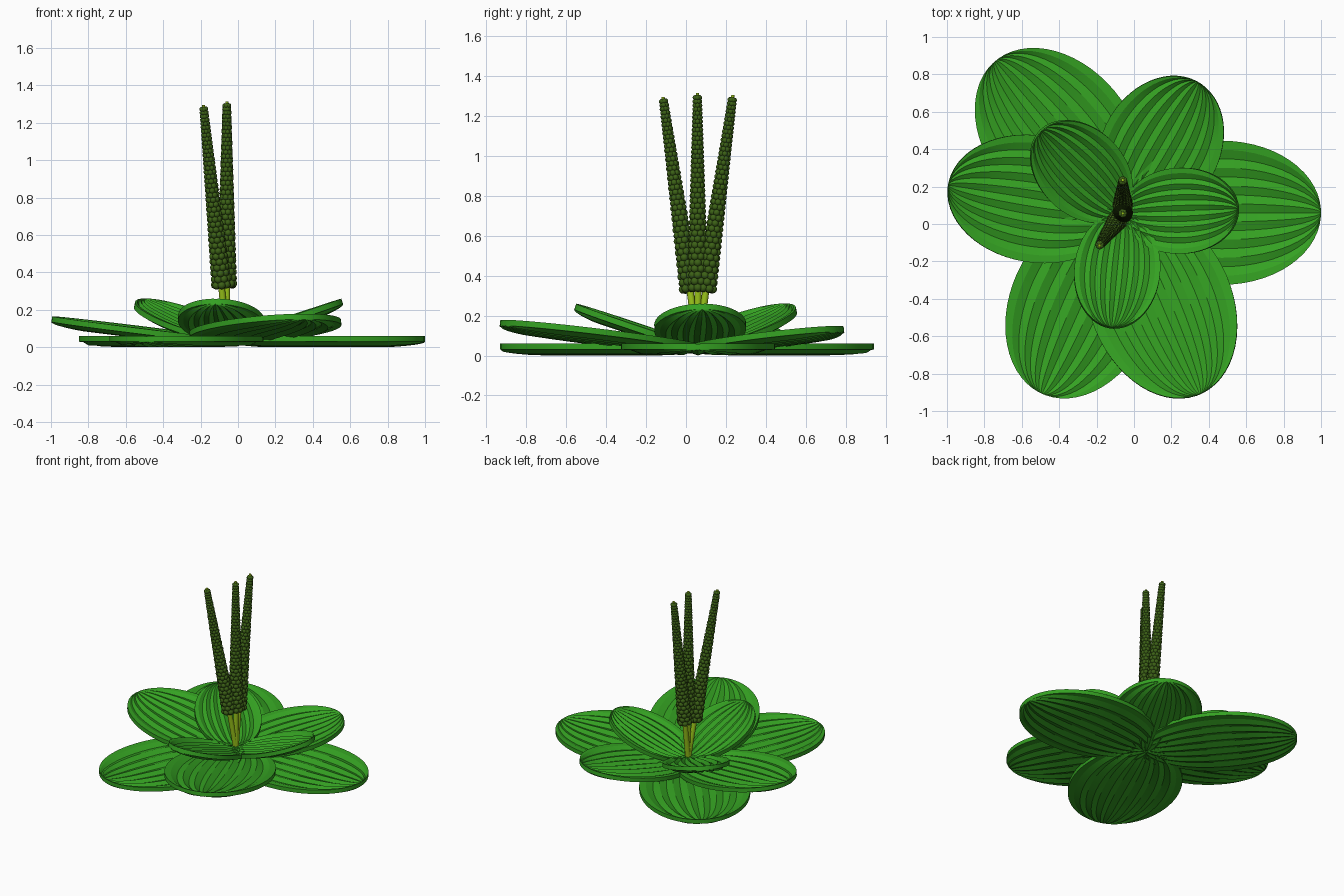
import bpy, bmesh, math
from mathutils import Vector, Matrix

if "Cube" in bpy.data.objects:
    bpy.data.objects.remove(bpy.data.objects["Cube"])

def material(name, col):
    m = bpy.data.materials.new(name)
    m.diffuse_color = (*col, 1)
    m.use_nodes = True
    m.node_tree.nodes["Principled BSDF"].inputs["Base Color"].default_value = m.diffuse_color
    return m

LEAF = material("leaf_green", (0.035, 0.36, 0.016))
SEED = material("seed_green", (0.045, 0.12, 0.008))
STEM = material("stem_green", (0.32, 0.55, 0.01))
BASE = Vector((-0.06, 0.06, 0))

def finish(bm, name, mat, angle):
    bmesh.ops.recalc_face_normals(bm, faces=bm.faces)
    me = bpy.data.meshes.new(name)
    bm.to_mesh(me)
    bm.free()
    me.materials.append(mat)
    ob = bpy.data.objects.new(name, me)
    bpy.context.collection.objects.link(ob)
    bpy.ops.object.select_all(action='DESELECT')
    ob.select_set(True)
    bpy.context.view_layer.objects.active = ob
    bpy.ops.object.shade_smooth_by_angle(angle=math.radians(angle))
    return ob

def leaf(name, a, b, heading, tilt, z, thick=0.03, n=28, strips=16):
    """Fluted elliptical plate, ribs converging at both ends."""
    bm = bmesh.new()
    layers = []
    for drop in (0, -thick):
        rows = []
        for i in range(n + 1):
            t = math.pi * (0.015 + 0.97 * i / n)
            s = math.sin(t)
            row = []
            for j in range(strips + 1):
                v = 2 * j / strips - 1
                flute = 0.015 * (j % 2 == 0 and 0 < j < strips)
                dip = (0.014 * (1 - v * v) + flute) * min(1, 1.3 * s)
                row.append(bm.verts.new((a * (1 - math.cos(t)), b * s * v, drop - dip)))
            rows.append(row)
        layers.append(rows)
    top, bot = layers
    for rows in layers:
        for i in range(n):
            for j in range(strips):
                bm.faces.new((rows[i][j], rows[i + 1][j], rows[i + 1][j + 1], rows[i][j + 1]))
    # rim wall
    def outline(r):
        return ([r[i][0] for i in range(n)] + r[n][:strips]
                + [r[i][strips] for i in range(n, 0, -1)] + r[0][:0:-1])
    p, q = outline(top), outline(bot)
    for k in range(len(p)):
        m = (k + 1) % len(p)
        bm.faces.new((p[k], p[m], q[m], q[k]))
    ob = finish(bm, name, LEAF, 14)
    ob.matrix_world = (Matrix.Translation(BASE + Vector((0, 0, z)))
                       @ Matrix.Rotation(math.radians(heading), 4, 'Z')
                       @ Matrix.Rotation(math.radians(-tilt), 4, 'Y'))

# three tiers of leaves: half length, half width, heading, tilt, height
tiers = {
    "lower_leaf": [(0.53, 0.385, 0, 0, 0.06), (0.53, 0.385, 130, 0, 0.06), (0.53, 0.385, -114, 0, 0.06)],
    "middle_leaf": [(0.475, 0.34, 171, 7, 0.05), (0.53, 0.38, -67, 7, 0.05), (0.405, 0.315, 60, 7, 0.05)],
    "upper_leaf": [(0.323, 0.23, 2, 18.5, 0.055), (0.325, 0.23, 135, 18.5, 0.055), (0.323, 0.23, -95.5, 18.5, 0.055)],
}
for name, leaves in tiers.items():
    for k, spec in enumerate(leaves):
        leaf(f"{name}_{k + 1}", *spec)

def spike(k, tip):
    foot = BASE + Vector((0, 0, 0.04))
    axis = Vector(tip) - foot
    length = axis.length
    place = Matrix.Translation(foot) @ axis.to_track_quat('Z', 'Y').to_matrix().to_4x4()
    # stem running through the seed head
    bm = bmesh.new()
    bmesh.ops.create_cone(bm, cap_ends=True, segments=12, radius1=0.02, radius2=0.008,
                          depth=length, matrix=Matrix.Translation((0, 0, length / 2)))
    finish(bm, f"flower_stem_{k}", STEM, 40).matrix_world = place
    # staggered rings of seeds, tapering upwards
    bm = bmesh.new()
    z, ring, start, end = 0.3, 0, 0.3, length - 0.014
    while z < end:
        f = (z - start) / (end - start)
        r = 0.022 - 0.009 * f
        R = 0.034 - 0.023 * f
        for i in range(7):
            ang = 2 * math.pi * (i + 0.5 * (ring % 2)) / 7
            bmesh.ops.create_icosphere(bm, subdivisions=2, radius=r, matrix=Matrix.Translation(
                (R * math.cos(ang), R * math.sin(ang), z)))
        z += r * 1.45
        ring += 1
    finish(bm, f"seed_head_{k}", SEED, 60).matrix_world = place

# three spikes fanning from the centre
for k, tip in enumerate([(-0.06, 0.057, 1.315), (-0.06, 0.235, 1.305), (-0.185, -0.115, 1.295)], 1):
    spike(k, tip)
